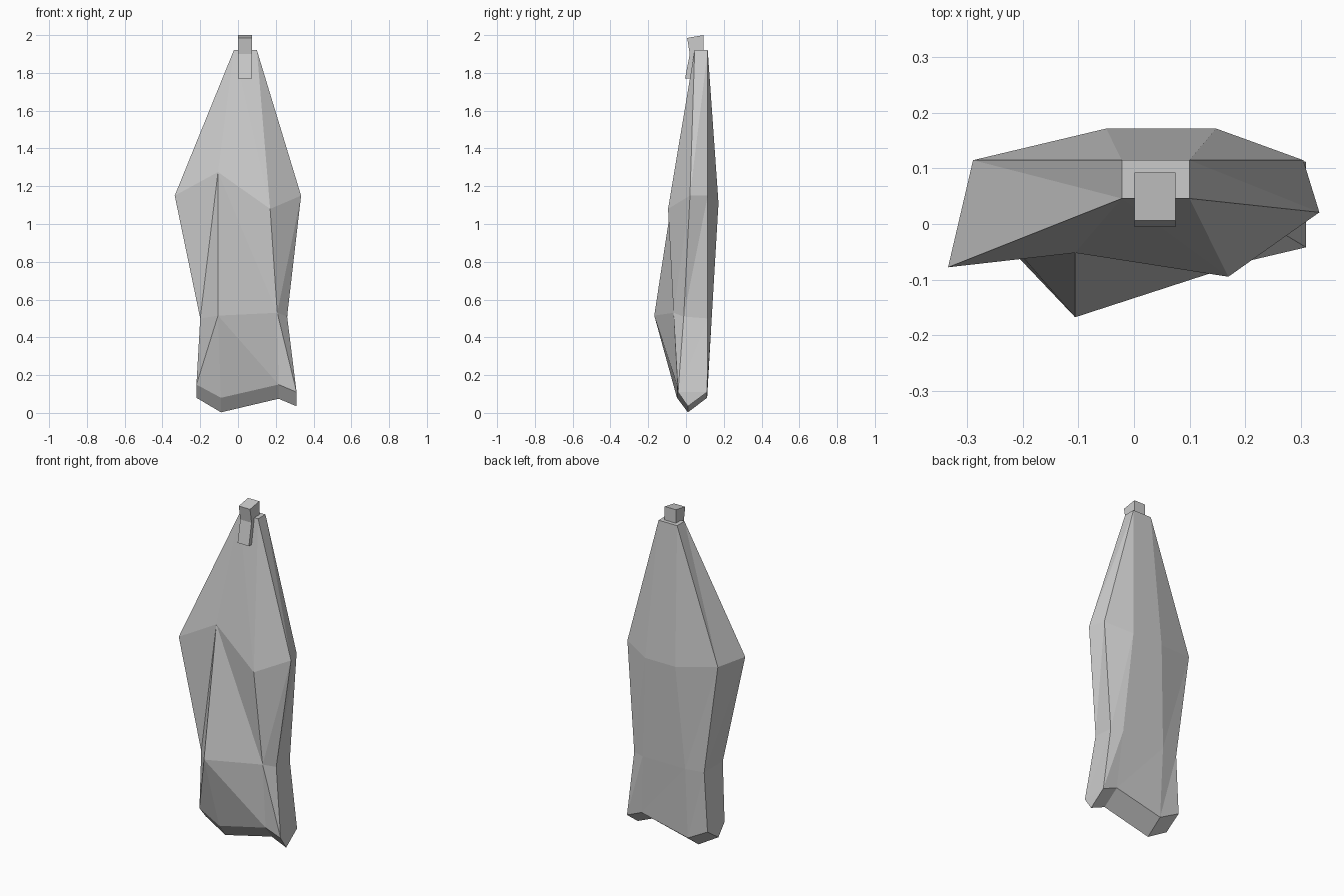
import bpy, bmesh

if "Cube" in bpy.data.objects:
    bpy.data.objects.remove(bpy.data.objects["Cube"])

# Cross-sections of the bag, eight points each, from the left edge round the front to the back
TL, TR, TBR, TBL = (-.022, .046, 1.92), (.1, .046, 1.92), (.1, .115, 1.92), (-.022, .115, 1.92)
rings = [
    [TL, TL, TR, TR, TBR, TBR, TBL, TBL],
    [(-.335, -.078, 1.15), (-.106, -.052, 1.275), (.17, -.095, 1.08), (.334, .021, 1.15),
     (.305, .115, 1.15), (.148, .172, 1.11), (-.05, .172, 1.11), (-.29, .115, 1.15)],
    [(-.2, -.06, .5), (-.106, -.168, .515), (.208, -.066, .53), (.26, -.012, .51),
     (.26, .115, .5), (.19, .136, .5), (-.09, .136, .5), (-.2, .115, .5)],
    [(-.22, -.048, .15), (-.09, -.048, .08), (.215, -.048, .15), (.31, -.042, .11),
     (.31, .112, .11), (.215, .112, .15), (-.09, .112, .08), (-.22, .112, .15)],
]
# Lower ridge of the wedge-shaped bottom hem
ridge = [(-.22, .01, .08), (-.09, .01, .003), (.215, .01, .075), (.31, .01, .035)]
# Quads folded from the upper point i to the lower point i + 1 instead (section, side)
fold_down = {(0, 1), (1, 1), (2, 1), (2, 2)}


def make_object(name, bm):
    bmesh.ops.recalc_face_normals(bm, faces=bm.faces)
    mesh = bpy.data.meshes.new(name)
    bm.to_mesh(mesh)
    bm.free()
    obj = bpy.data.objects.new(name, mesh)
    bpy.context.collection.objects.link(obj)
    return obj


# Bag body
bm = bmesh.new()
cache = {}


def vert(co):
    if co not in cache:
        cache[co] = bm.verts.new(co)
    return cache[co]


def face(*points):
    unique = list(dict.fromkeys(points))
    if len(unique) > 2:
        bm.faces.new([vert(p) for p in unique])


for s in range(3):
    up, low = rings[s], rings[s + 1]
    for i in range(8):
        j = (i + 1) % 8
        if (s, i) in fold_down:
            face(up[i], low[i], low[j])
            face(up[i], low[j], up[j])
        else:
            face(up[i], low[i], up[j])
            face(up[j], low[i], low[j])
face(TL, TR, TBR, TBL)
hem = rings[3]
for i in range(3):
    face(hem[i], ridge[i], ridge[i + 1], hem[i + 1])
    face(hem[7 - i], hem[6 - i], ridge[i + 1], ridge[i])
face(hem[0], hem[7], ridge[0])
face(hem[3], ridge[3], hem[4])
make_object("bag_body", bm)

# Bent clip on the top: side profile (y, z) extruded across x
profile = [(-.005, 1.77), (.02, 1.9), (.006, 1.985), (.093, 2.0),
           (.093, 1.91), (.05, 1.9), (.025, 1.77)]
bm = bmesh.new()
side = bm.faces.new([bm.verts.new((.001, y, z)) for y, z in profile])
new = bmesh.ops.extrude_face_region(bm, geom=[side])["geom"]
bmesh.ops.translate(bm, vec=(.074, 0, 0), verts=[v for v in new if isinstance(v, bmesh.types.BMVert)])
make_object("top_clip", bm)
